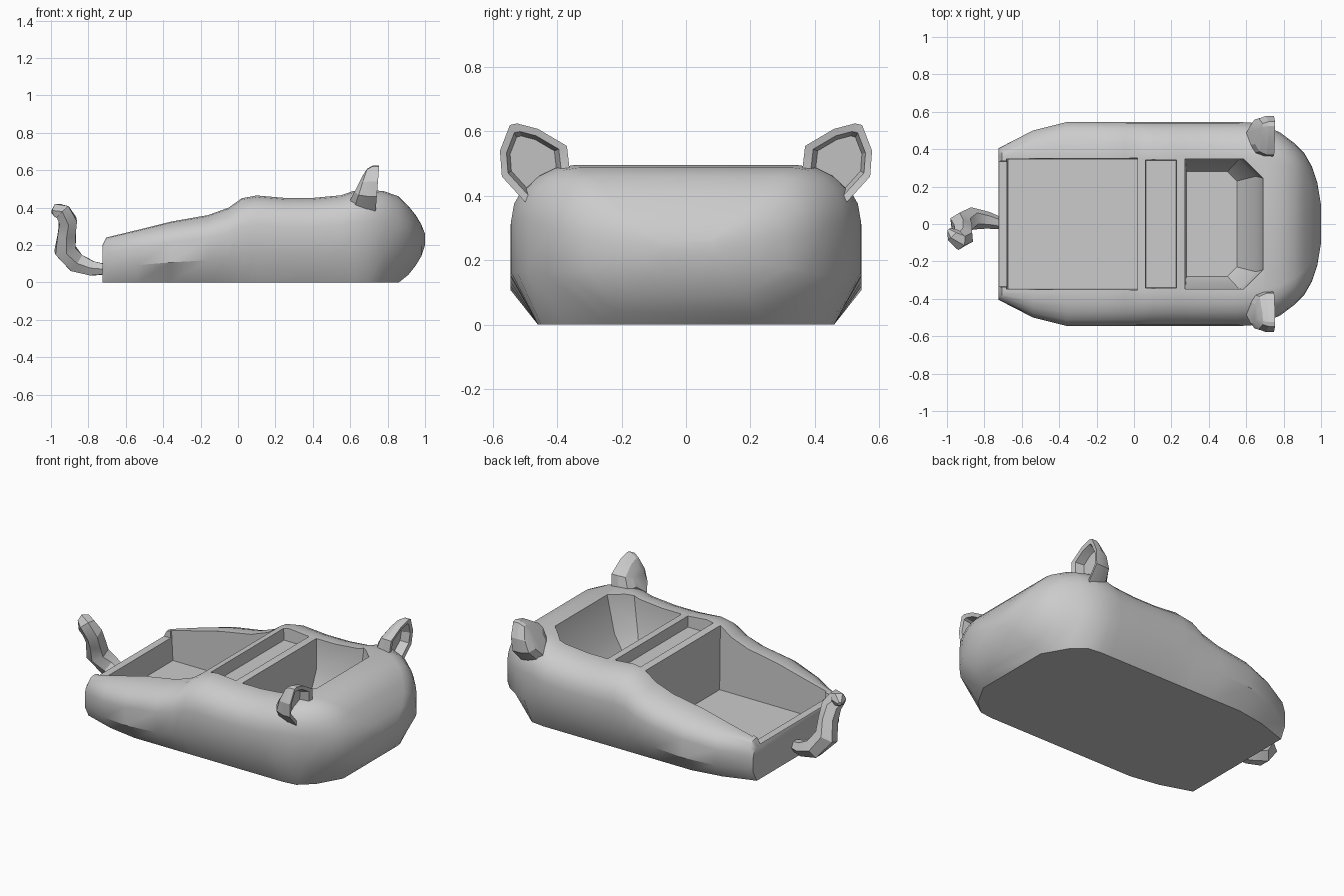
import bpy, bmesh, math
from mathutils import Vector

if "Cube" in bpy.data.objects:
    bpy.data.objects.remove(bpy.data.objects["Cube"])


def finish(bm, name, angle=35):
    bmesh.ops.recalc_face_normals(bm, faces=bm.faces)
    me = bpy.data.meshes.new(name)
    bm.to_mesh(me)
    bm.free()
    ob = bpy.data.objects.new(name, me)
    bpy.context.collection.objects.link(ob)
    bpy.ops.object.select_all(action='DESELECT')
    bpy.context.view_layer.objects.active = ob
    ob.select_set(True)
    if angle:
        bpy.ops.object.shade_smooth_by_angle(angle=math.radians(angle))
    return ob


def loft(name, rings, angle=35):
    """Skin closed rings of equal length and cap both ends."""
    bm = bmesh.new()
    vs = [[bm.verts.new(p) for p in r] for r in rings]
    n = len(rings[0])
    for a, b in zip(vs, vs[1:]):
        for i in range(n):
            j = (i + 1) % n
            bm.faces.new((a[i], a[j], b[j], b[i]))
    bm.faces.new(vs[0])
    bm.faces.new(vs[-1][::-1])
    return finish(bm, name, angle)


def cut(ob, rings):
    """Subtract a lofted volume."""
    c = loft("cutter", rings, 0)
    c.hide_render = True
    m = ob.modifiers.new("cut", 'BOOLEAN')
    m.operation, m.solver, m.object = 'DIFFERENCE', 'EXACT', c
    bpy.context.view_layer.objects.active = ob
    bpy.ops.object.modifier_apply(modifier=m.name)
    bpy.data.objects.remove(c, do_unlink=True)


def rect(x0, x1, w, z):
    return [(x0, -w, z), (x1, -w, z), (x1, w, z), (x0, w, z)]


# Body: cross-sections along x
# x, top z, bottom z, half width, bottom half width, flat top half width
stations = [
    (-.725, .20, 0, .405, .37, .36), (-.705, .24, 0, .415, .375, .36),
    (-.54, .28, 0, .50, .43, .37), (-.36, .325, 0, .545, .46, .37),
    (-.16, .36, 0, .545, .46, .37), (-.05, .40, 0, .545, .46, .37),
    (.02, .45, 0, .545, .46, .37), (.10, .465, 0, .545, .46, .37),
    (.25, .452, 0, .545, .46, .37), (.40, .452, 0, .545, .46, .37),
    (.55, .466, 0, .545, .46, .37), (.62, .49, 0, .543, .46, .36),
    (.70, .495, 0, .525, .45, .35), (.78, .488, 0, .49, .38, .33),
    (.86, .46, 0, .43, .24, .29), (.91, .41, .04, .38, .22, .25),
    (.95, .36, .09, .31, .18, .20), (.98, .31, .14, .22, .14, .14),
    (1.0, .26, .20, .10, .07, .07)]


def section(x, h, zb, w, bw, tw):
    d = h - zb
    zs = zb + .66 * d
    half = []
    for k in range(6):
        a = math.radians(18 * k)
        half.append((tw + (w - tw) * math.sin(a), zs + (h - zs) * math.cos(a)))
    half += [(w, zb + .33 * d), (bw, zb)]
    return [(x, y, z) for y, z in half] + [(x, -y, z) for y, z in reversed(half)]


body = loft("body", [section(*s) for s in stations])

# Rear tray, lowered rear lip and shallow slot
cut(body, [rect(-.67, .02, .345, .07), rect(-.705, .02, .355, .6)])
cut(body, [rect(-.8, -.66, .335, .205), rect(-.8, -.66, .35, .6)])
cut(body, [rect(.065, .225, .34, .39), rect(.05, .235, .35, .6)])


# Front basin with clipped corners and tapered bottom
def basin(x0, x1, w, c, z):
    return [(x0, -w, z), (x1 - c, -w, z), (x1, -w + c, z),
            (x1, w - c, z), (x1 - c, w, z), (x0, w, z)]


cut(body, [basin(.28, .55, .28, .05, .14), basin(.275, .65, .345, .09, .27),
           basin(.27, .71, .35, .11, .6)])
bpy.ops.object.select_all(action='DESELECT')
body.select_set(True)
bpy.context.view_layer.objects.active = body
bpy.ops.object.shade_smooth_by_angle(angle=math.radians(35))

# Ears: hollow face towards +x, domed back
ear_outline = [(.36, .47), (.37, .555), (.46, .608), (.525, .625), (.547, .62),
               (.578, .54), (.572, .46), (.49, .37)]


def ear_ring(side, scale, x_low, x_high, cy=.485, cz=.51):
    r = []
    for y, z in ear_outline:
        t = (z - .37) / .255
        r.append((x_low + (x_high - x_low) * t,
                  side * (cy + (y - cy) * scale), cz + (z - cz) * scale))
    return r


for side, label in ((1, "left"), (-1, "right")):
    loft("ear_" + label, [
        ear_ring(side, .5, .60, .665),
        ear_ring(side, .85, .62, .69),
        ear_ring(side, 1.0, .68, .72),
        ear_ring(side, 1.0, .735, .755),
        ear_ring(side, .78, .73, .75),
        ear_ring(side, .66, .68, .70)], 20)

# Tail: six-sided tube along a curling path (x, y, z, radius)
path = [(-.70, 0, .07, .03), (-.78, .02, .075, .045), (-.865, .03, .105, .06),
        (-.925, 0, .175, .065), (-.915, -.03, .26, .055),
        (-.91, -.07, .33, .055), (-.935, -.09, .375, .05),
        (-.965, -.06, .385, .04), (-.99, -.03, .375, .012)]
pts = [Vector(p[:3]) for p in path]
rings = []
for i, p in enumerate(pts):
    d = (pts[min(i + 1, len(pts) - 1)] - pts[max(i - 1, 0)]).normalized()
    u = (Vector((0, 1, 0)) - d * d.y).normalized()
    v = d.cross(u)
    rings.append([p + path[i][3] * (u * math.cos(a) + v * math.sin(a))
                  for a in (math.tau * k / 6 for k in range(6))])
loft("tail", rings, 30)
